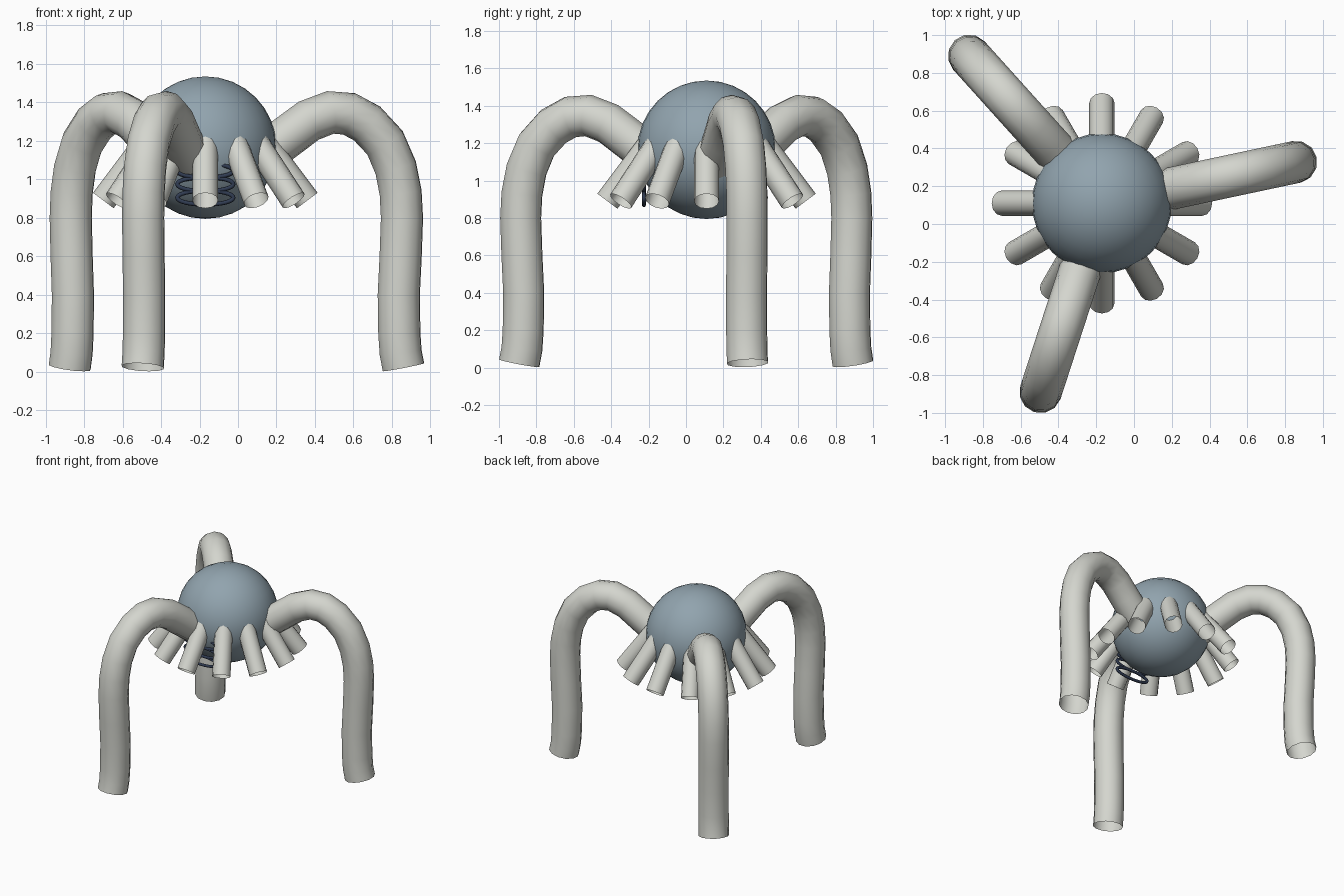
import bpy, bmesh, math
from mathutils import Vector

if "Cube" in bpy.data.objects:
    bpy.data.objects.remove(bpy.data.objects["Cube"])

CENTRE = Vector((-0.17, 0.11, 0))
UP = Vector((0, 0, 1))


def material(name, rgb):
    m = bpy.data.materials.new(name)
    m.diffuse_color = (*rgb, 1)
    m.use_nodes = True
    m.node_tree.nodes["Principled BSDF"].inputs["Base Color"].default_value = m.diffuse_color
    return m


PALE = material("pale grey", (0.66, 0.67, 0.62))
BLUE = material("slate blue", (0.285, 0.37, 0.425))
DARK = material("dark navy", (0.03, 0.045, 0.085))


def tube(name, path, radius, sides, mat, closed=False):
    """Open-ended tube swept along a path that lies in one vertical plane."""
    n = len(path)
    normal = None
    bm = bmesh.new()
    rings = []
    span = path[n // 3] - path[0]
    normal = span.cross(path[2 * n // 3] - path[0])
    if normal.length < 1e-6:
        normal = span.cross(UP)
    normal.normalize()
    for i, p in enumerate(path):
        if closed:
            t = path[(i + 1) % n] - path[i - 1]
        else:
            t = path[min(i + 1, n - 1)] - path[max(i - 1, 0)]
        side = normal.cross(t.normalized())
        rings.append([bm.verts.new(p + radius * (math.cos(a) * normal + math.sin(a) * side))
                      for a in (math.tau * k / sides for k in range(sides))])
    for i in range(n if closed else n - 1):
        r0, r1 = rings[i], rings[(i + 1) % n]
        for k in range(sides):
            j = (k + 1) % sides
            bm.faces.new((r0[k], r0[j], r1[j], r1[k])).smooth = True
    bmesh.ops.recalc_face_normals(bm, faces=bm.faces)
    mesh = bpy.data.meshes.new(name)
    bm.to_mesh(mesh)
    bm.free()
    mesh.materials.append(mat)
    obj = bpy.data.objects.new(name, mesh)
    bpy.context.collection.objects.link(obj)
    return obj


def radial(profile, degrees):
    """Turn (distance, height) pairs into points in one direction from the body."""
    a = math.radians(degrees)
    return [CENTRE + Vector((r * math.cos(a), r * math.sin(a), z)) for r, z in profile]


# Round body
bpy.ops.mesh.primitive_uv_sphere_add(segments=32, ring_count=16, radius=0.37,
                                     location=CENTRE + UP * 1.165)
body = bpy.context.object
body.name = "body"
body.data.materials.append(BLUE)
bpy.ops.object.shade_smooth()

# Three arched legs
leg_profile = [(0.22, 1.07), (0.33, 1.145), (0.44, 1.225), (0.55, 1.305), (0.665, 1.348),
               (0.765, 1.34), (0.86, 1.29), (0.955, 1.19), (1.012, 1.06), (1.038, 0.93),
               (1.045, 0.80), (1.038, 0.60), (1.028, 0.40), (1.031, 0.20),
               (1.038, 0.10), (1.053, 0.024)]
for i in range(3):
    tube(f"leg_{i + 1}", radial(leg_profile, 12 + 120 * i), 0.112, 12, PALE)

# Ring of short downward nozzles
for i in range(12):
    tube(f"nozzle_{i + 1}", radial([(0.278, 1.226), (0.404, 1.058), (0.53, 0.89)], 30 * i),
         0.067, 12, PALE)

# Stacked oval hoops on the front
for i in range(3):
    mid = Vector((-0.17, -0.225, 0.905 + 0.07 * i))
    oval = [mid + Vector((0.146 * math.cos(a), 0, 0.036 * math.sin(a)))
            for a in (math.tau * k / 32 for k in range(32))]
    tube(f"hoop_{i + 1}", oval, 0.011, 8, DARK, closed=True)
